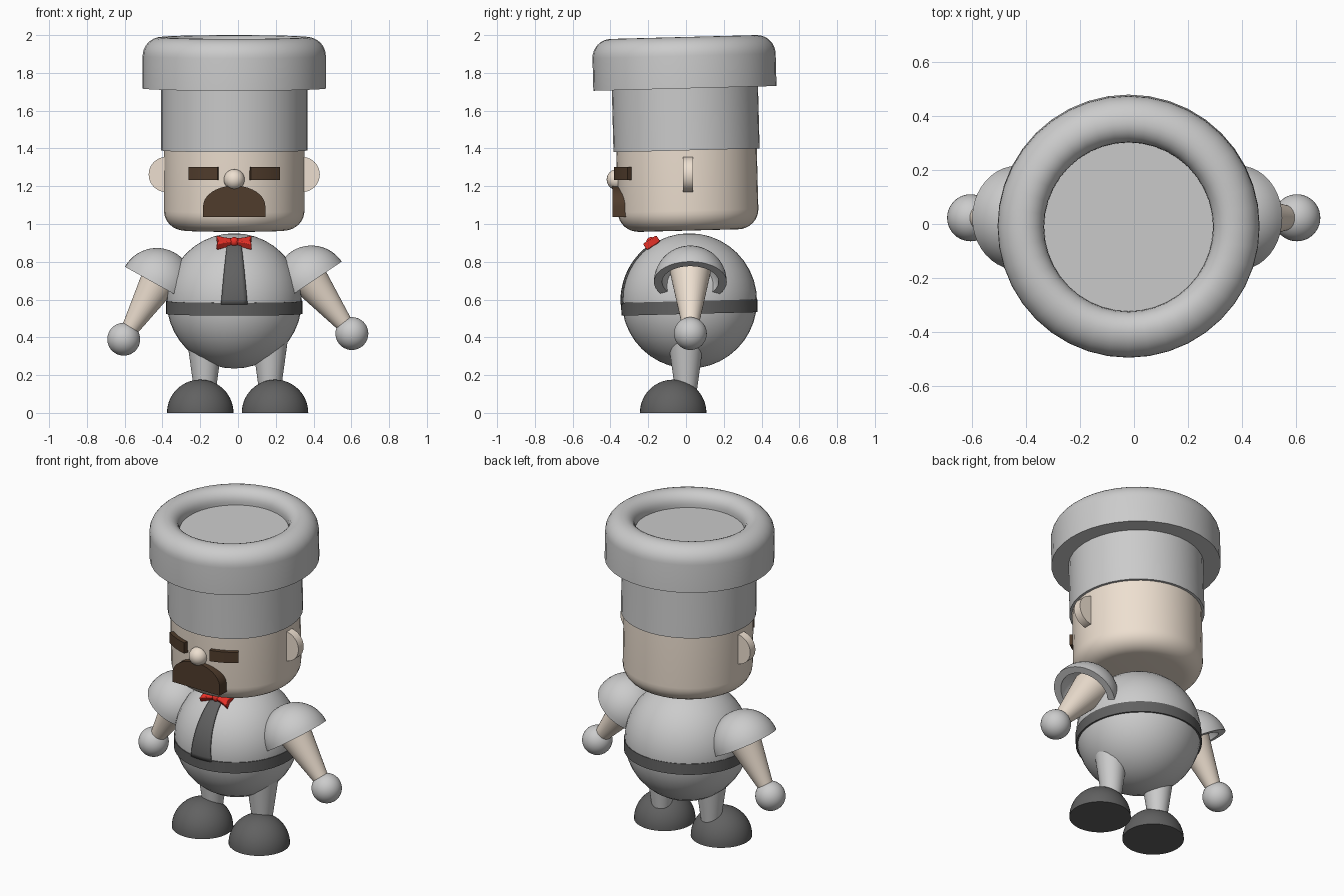
import bpy, bmesh
from math import sin, cos, radians, sqrt, pi
from mathutils import Matrix, Vector

if "Cube" in bpy.data.objects:
    bpy.data.objects.remove(bpy.data.objects["Cube"])


def material(name, rgb):
    m = bpy.data.materials.new(name)
    m.diffuse_color = (*rgb, 1)
    m.use_nodes = True
    m.node_tree.nodes["Principled BSDF"].inputs["Base Color"].default_value = m.diffuse_color
    return m


SKIN = material("skin", (0.85, 0.74, 0.63))
HAIR = material("dark_brown", (0.08, 0.045, 0.025))
DARK = material("charcoal", (0.12, 0.12, 0.12))
RED = material("red", (0.8, 0.03, 0.02))


def finish(name, bm, loc=(0, 0, 0), rot=Matrix(), mat=None, angle=35):
    bmesh.ops.recalc_face_normals(bm, faces=bm.faces)
    me = bpy.data.meshes.new(name)
    bm.to_mesh(me)
    bm.free()
    me.shade_smooth()
    me.set_sharp_from_angle(angle=radians(angle))
    ob = bpy.data.objects.new(name, me)
    bpy.context.collection.objects.link(ob)
    ob.matrix_world = Matrix.Translation(loc) @ rot
    if mat:
        me.materials.append(mat)
    return ob


def arc(r, a0, a1, n=12, c=(0, 0), rz=None):
    """Points on an (elliptical) arc, angles in degrees."""
    rz = rz or r
    angles = [radians(a0 + (a1 - a0) * i / n) for i in range(n + 1)]
    return [(c[0] + r * cos(a), c[1] + rz * sin(a)) for a in angles]


def lathe(name, profile, loc, rot=Matrix(), mat=None, steps=40):
    """Spin an (r, z) profile around the local z axis."""
    bm = bmesh.new()
    vs = [bm.verts.new((r, 0, z)) for r, z in profile]
    es = [bm.edges.new(p) for p in zip(vs, vs[1:])]
    bmesh.ops.spin(bm, geom=vs + es, cent=(0, 0, 0), axis=(0, 0, 1),
                   angle=2 * pi, steps=steps, use_duplicate=False)
    bmesh.ops.remove_doubles(bm, verts=bm.verts, dist=1e-5)
    return finish(name, bm, loc, rot, mat)


def ball(name, r, loc, mat=None):
    return lathe(name, arc(r, -90, 90, 20), loc, mat=mat)


def prism(name, outline, depth, loc, rot=Matrix(), mat=None):
    """Extrude a local xy outline along local z."""
    bm = bmesh.new()
    f = bm.faces.new([bm.verts.new((x, y, 0)) for x, y in outline])
    ext = bmesh.ops.extrude_face_region(bm, geom=[f])["geom"]
    bmesh.ops.translate(bm, vec=(0, 0, depth),
                        verts=[v for v in ext if isinstance(v, bmesh.types.BMVert)])
    return finish(name, bm, loc, rot, mat)


def rot(deg, axis):
    return Matrix.Rotation(radians(deg), 4, axis)


CX = -0.02                      # head and body axis
TILT = rot(1.5, 'X')
PIVOT = (CX, 0, 1.5)

# Head and hat, leaning slightly forward
lathe("head", [(0, -0.535)] + arc(0.11, -90, 0, 8, (0.262, -0.43), 0.105)
      + [(0.372, 0.0), (0, 0.0)], PIVOT, TILT, SKIN)
lathe("hat_band", [(0, -0.11), (0.387, -0.11), (0.387, 0.23), (0, 0.23)], PIVOT, TILT)
lathe("hat_crown", [(0, 0.218), (0.485, 0.218)] + arc(0.1, 0, 90, 8, (0.385, 0.39))
      + arc(0.072, 90, 180, 6, (0.385, 0.418)) + [(0.313, 0.40), (0, 0.40)], PIVOT, TILT)

# Ears
for side, s in (("left", -1), ("right", 1)):
    lathe(side + "_ear", [(0, -0.026), (0.093, -0.026), (0.093, 0.026), (0, 0.026)],
          (CX + s * 0.36, 0.01, 1.262), rot(90, 'X'), SKIN)
    # Eyebrow hugging the head
    a0, a1 = -90 + s * 13, -90 + s * 38
    prism(side + "_eyebrow", arc(0.392, a0, a1, 6) + arc(0.345, a1, a0, 6),
          0.068, (CX, 0, 1.233), mat=HAIR)

# Moustache and nose
prism("moustache", [(-0.165, 0)] + arc(0.165, 180, 0, 20, (0, 0.055), 0.11) + [(0.165, 0)],
      0.085, (CX, -0.305, 1.038), rot(90, 'X'), HAIR)
ball("nose", 0.055, (CX, -0.365, 1.235), SKIN)

# Body and belt
BODY, R = Vector((CX, 0.018, 0.593)), 0.358
ball("body", R, BODY)
lathe("belt", [(0, -0.034), (0.361, -0.034), (0.361, 0.034), (0, 0.034)],
      (CX, 0.018, 0.558), TILT, DARK, steps=48)

# Shirt strip following the chest
bm = bmesh.new()
rows, r = [], R + 0.003
for i in range(17):
    t = i / 16
    z, w = r * sin(radians(-3 + 63 * t)), 0.07 - 0.036 * t
    rows.append([bm.verts.new((w * k / 3, -sqrt(r * r - z * z - (w * k / 3) ** 2), z))
                 for k in range(-3, 4)])
for a, b in zip(rows, rows[1:]):
    for k in range(6):
        bm.faces.new((a[k], a[k + 1], b[k + 1], b[k]))
strip = finish("shirt_strip", bm, BODY, mat=DARK)
mod = strip.modifiers.new("thickness", 'SOLIDIFY')
mod.thickness, mod.offset = 0.008, 0

# Bow tie resting on the chest
normal = Vector((0, -cos(radians(57)), sin(radians(57))))
for side, s in (("left", -1), ("right", 1)):
    wing = prism(side + "_bow_wing",
                 [(0, -0.014), (s * 0.055, -0.026), (s * 0.094, -0.044), (s * 0.084, 0),
                  (s * 0.094, 0.044), (s * 0.055, 0.026), (0, 0.014)],
                 0.04, BODY + normal * 0.347, rot(33, 'X'), RED)
    bev = wing.modifiers.new("soft_edges", 'BEVEL')
    bev.width, bev.segments = 0.006, 2
ball("bow_knot", 0.025, BODY + normal * 0.373, RED)

# Arms: hollow sleeve, tapered forearm, hand
for side, shoulder, hand, ang in (
        ("left", Vector((-0.43, 0.023, 0.68)), Vector((-0.605, 0.023, 0.39)), 29),
        ("right", Vector((0.389, 0.023, 0.693)), Vector((0.603, 0.023, 0.42)), -34)):
    lathe(side + "_sleeve", arc(0.193, 90, 0, 12) + arc(0.15, 0, 90, 12),
          shoulder, rot(ang, 'Y'))
    along = hand - shoulder
    n = along.length
    turn = along.to_track_quat('Z', 'Y').to_matrix().to_4x4()
    lathe(side + "_arm", [(0, -0.12), (0.08, -0.12), (0.108, -0.07), (0.043, n - 0.05), (0, n - 0.05)],
          shoulder, turn, SKIN)
    ball(side + "_hand", 0.087, hand)

# Legs and shoes
for side, s in (("left", -1), ("right", 1)):
    lathe(side + "_leg", [(0, 0.12), (0.058, 0.12), (0.094, 0.38), (0, 0.42)],
          (s * 0.172 - 0.003, 0, 0))
    lathe(side + "_shoe", [(0, 0)] + arc(0.176, 0, 90, 14),
          (s * 0.198 - 0.002, -0.068, 0), mat=DARK)
